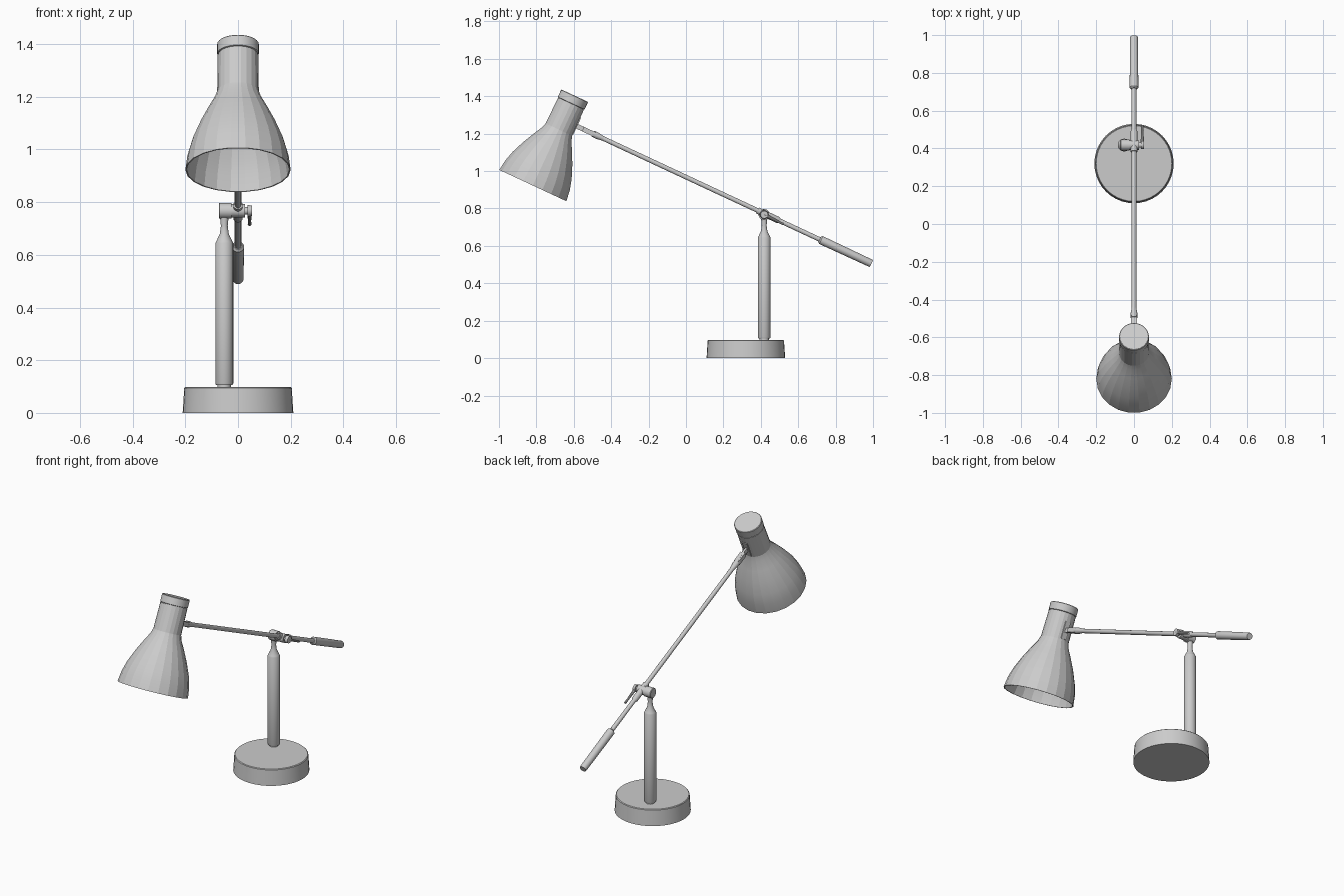
import bpy, bmesh, math
from mathutils import Vector, Matrix

if "Cube" in bpy.data.objects:
    bpy.data.objects.remove(bpy.data.objects["Cube"])

TILT = math.radians(25)
DOWN = Vector((0, -math.sin(TILT), -math.cos(TILT)))   # shade axis, cap to rim
ARM = Vector((0, math.cos(TILT), -math.sin(TILT)))     # arm axis, head to grip
CAP = Vector((0, -0.595, 1.403))
HEAD = CAP + DOWN * 0.143 + ARM * 0.075                # arm meets the neck
PIVOT = Vector((0, 0.418, 0.767))
X, Z = Vector((1, 0, 0)), Vector((0, 0, 1))


def finish(name, bm, angle):
    bmesh.ops.recalc_face_normals(bm, faces=bm.faces)
    me = bpy.data.meshes.new(name)
    bm.to_mesh(me)
    bm.free()
    if angle:
        for p in me.polygons:
            p.use_smooth = True
        me.set_sharp_from_angle(angle=math.radians(angle))
    ob = bpy.data.objects.new(name, me)
    bpy.context.collection.objects.link(ob)
    return ob


def lathe(name, profile, origin, axis, sides=20, angle=30):
    """Revolve (distance, radius) points around an axis and cap both ends."""
    bm = bmesh.new()
    rot = axis.to_track_quat('Z', 'Y')
    rings = []
    for d, r in profile:
        ring = []
        for i in range(sides):
            a = 2 * math.pi * i / sides
            ring.append(bm.verts.new(origin + rot @ Vector((r * math.cos(a), r * math.sin(a), d))))
        rings.append(ring)
    for a, b in zip(rings, rings[1:]):
        for i in range(sides):
            j = (i + 1) % sides
            bm.faces.new((a[i], a[j], b[j], b[i]))
    bm.faces.new(rings[0][::-1])
    bm.faces.new(rings[-1])
    return finish(name, bm, angle)


def tilted_box(name, center, size):
    """Box whose local axes are x, arm direction, shade axis."""
    bm = bmesh.new()
    frame = Matrix((X, ARM, -DOWN)).transposed().to_4x4()
    m = Matrix.Translation(center) @ frame @ Matrix.Diagonal((*size, 1))
    bmesh.ops.create_cube(bm, size=1, matrix=m)
    return finish(name, bm, 0)


# weighted round base
lathe("base", [(0, 0.21), (0.094, 0.204), (0.098, 0.2)],
      Vector((0, 0.32, 0)), Z, 40)

# post: foot pin, column, cone and thin stem
lathe("post", [(0.09, 0.025), (0.105, 0.025), (0.105, 0.031), (0.112, 0.034),
               (0.645, 0.034), (0.652, 0.03), (0.68, 0.017), (0.71, 0.013), (0.75, 0.017)],
      Vector((-0.052, 0.418, 0)), Z)

# clamp barrel, tightening screw and lever
lathe("clamp_barrel", [(-0.073, 0.027), (-0.07, 0.03), (-0.025, 0.03), (-0.025, 0.025),
                       (0.026, 0.025), (0.026, 0.014), (0.036, 0.014), (0.036, 0.022),
                       (0.053, 0.02)],
      PIVOT, X)
lever_dir = Vector((0, 0.105, -0.052))
lathe("clamp_lever", [(0, 0.01), (0.085, 0.006), (0.115, 0.007)],
      PIVOT + X * 0.044, lever_dir.normalized(), 10)

# arm rod and counterweight grip
lathe("arm_rod", [(0.05, 0.0125), (1.5, 0.0125)], HEAD, ARM, 14)
lathe("arm_collar", [(1.07, 0.018), (1.19, 0.018), (1.2, 0.013)], HEAD, ARM, 14)
lathe("grip", [(1.437, 0.016), (1.445, 0.023), (1.736, 0.021), (1.742, 0.019)], HEAD, ARM)

# knuckle joining the arm to the neck
tilted_box("neck_plate", HEAD, (0.034, 0.012, 0.1))
tilted_box("knuckle_tongue", HEAD + ARM * 0.045, (0.012, 0.09, 0.026))
for side in (-1, 1):
    tilted_box("knuckle_cheek", HEAD + ARM * 0.075 + X * side * 0.011, (0.009, 0.07, 0.026))
lathe("knuckle_socket", [(0.1, 0.018), (0.125, 0.018), (0.16, 0.0125)], HEAD, ARM, 14)

# shade: capped neck and bell, with an inner wall
lathe("shade_cap", [(0, 0.076), (0.003, 0.079), (0.044, 0.079), (0.046, 0.074), (0.055, 0.074)],
      CAP, DOWN, 28)
outer = [(0.049, 0.077), (0.2, 0.079), (0.23, 0.089), (0.28, 0.116), (0.34, 0.146),
         (0.41, 0.175), (0.47, 0.192), (0.53, 0.2)]
inner = [(d, r - 0.005) for d, r in outer[:0:-1]] + [(0.08, 0.071)]
lathe("shade", outer + inner, CAP, DOWN, 22, 12)
